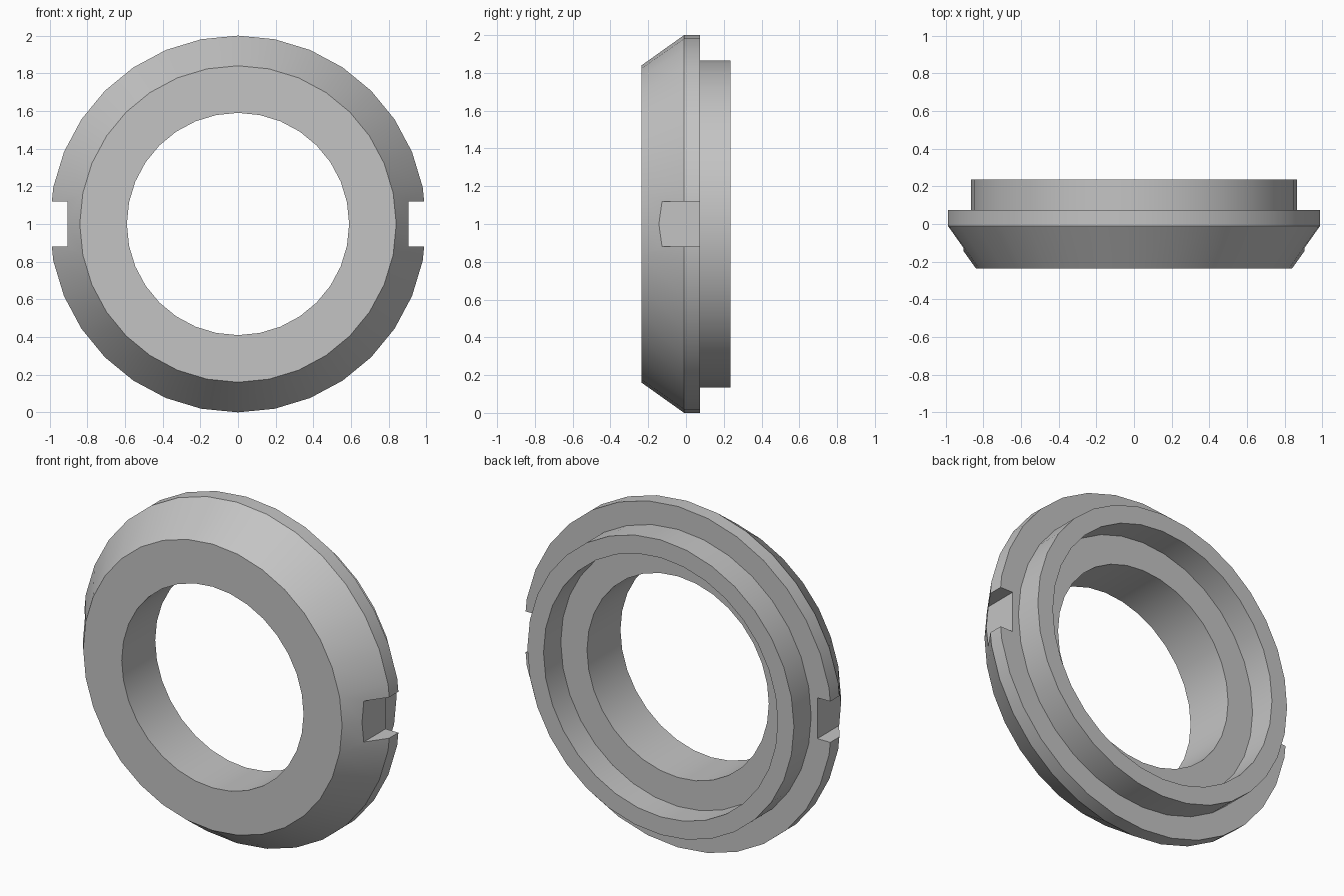
import bpy
import bmesh
import math
from mathutils import Matrix, Vector

default = bpy.data.objects.get("Cube")
if default:
    bpy.data.objects.remove(default, do_unlink=True)

SEGMENTS = 32
CENTRE_Z = 1.0
NOTCH_RADIUS = 0.905
NOTCH_HEIGHT = 0.24

# Single grey finish
grey = bpy.data.materials.new("light_grey")
grey.use_nodes = True
colour = (0.55, 0.55, 0.55, 1)
grey.diffuse_color = colour
grey.node_tree.nodes["Principled BSDF"].inputs["Base Color"].default_value = colour


def make_object(name, bm):
    bmesh.ops.recalc_face_normals(bm, faces=bm.faces)
    mesh = bpy.data.meshes.new(name)
    bm.to_mesh(mesh)
    bm.free()
    mesh.materials.append(grey)
    obj = bpy.data.objects.new(name, mesh)
    bpy.context.collection.objects.link(obj)
    return obj


# Ring section as (radius, y): chamfered front, flange, stepped collar, counterbore
profile = [(0.59, -0.235), (0.84, -0.235), (1.0, -0.01), (1.0, 0.075),
           (0.865, 0.075), (0.865, 0.235), (0.76, 0.235), (0.76, 0.075),
           (0.59, 0.075)]
bm = bmesh.new()
verts = [bm.verts.new((0, y, CENTRE_Z + r)) for r, y in profile]
edges = [bm.edges.new((a, b)) for a, b in zip(verts, verts[1:] + verts[:1])]
bmesh.ops.spin(bm, geom=verts + edges, cent=(0, 0, CENTRE_Z), axis=(0, 1, 0),
               angle=math.tau, steps=SEGMENTS, use_merge=True)
bmesh.ops.remove_doubles(bm, verts=bm.verts, dist=0.0001)
ring = make_object("ring_body", bm)

# Rectangular notches on both sides of the flange
cutters = []
for side, name in ((1, "left_notch_cutter"), (-1, "right_notch_cutter")):
    bm = bmesh.new()
    place = Matrix.Translation(Vector((side * (NOTCH_RADIUS + 0.2), 0, CENTRE_Z)))
    bmesh.ops.create_cube(bm, size=1, matrix=place @ Matrix.Diagonal((0.4, 1, NOTCH_HEIGHT, 1)))
    cutter = make_object(name, bm)
    cutter.hide_render = True
    cutters.append(cutter)
    cut = ring.modifiers.new(name, "BOOLEAN")
    cut.operation = "DIFFERENCE"
    cut.solver = "EXACT"
    cut.object = cutter

bpy.ops.object.select_all(action="DESELECT")
ring.select_set(True)
bpy.context.view_layer.objects.active = ring
for cutter in cutters:
    bpy.ops.object.modifier_apply(modifier=cutter.name)
for cutter in cutters:
    bpy.data.objects.remove(cutter, do_unlink=True)

# Smooth round walls with crisp rims
bpy.ops.object.shade_smooth_by_angle(angle=math.radians(30))
